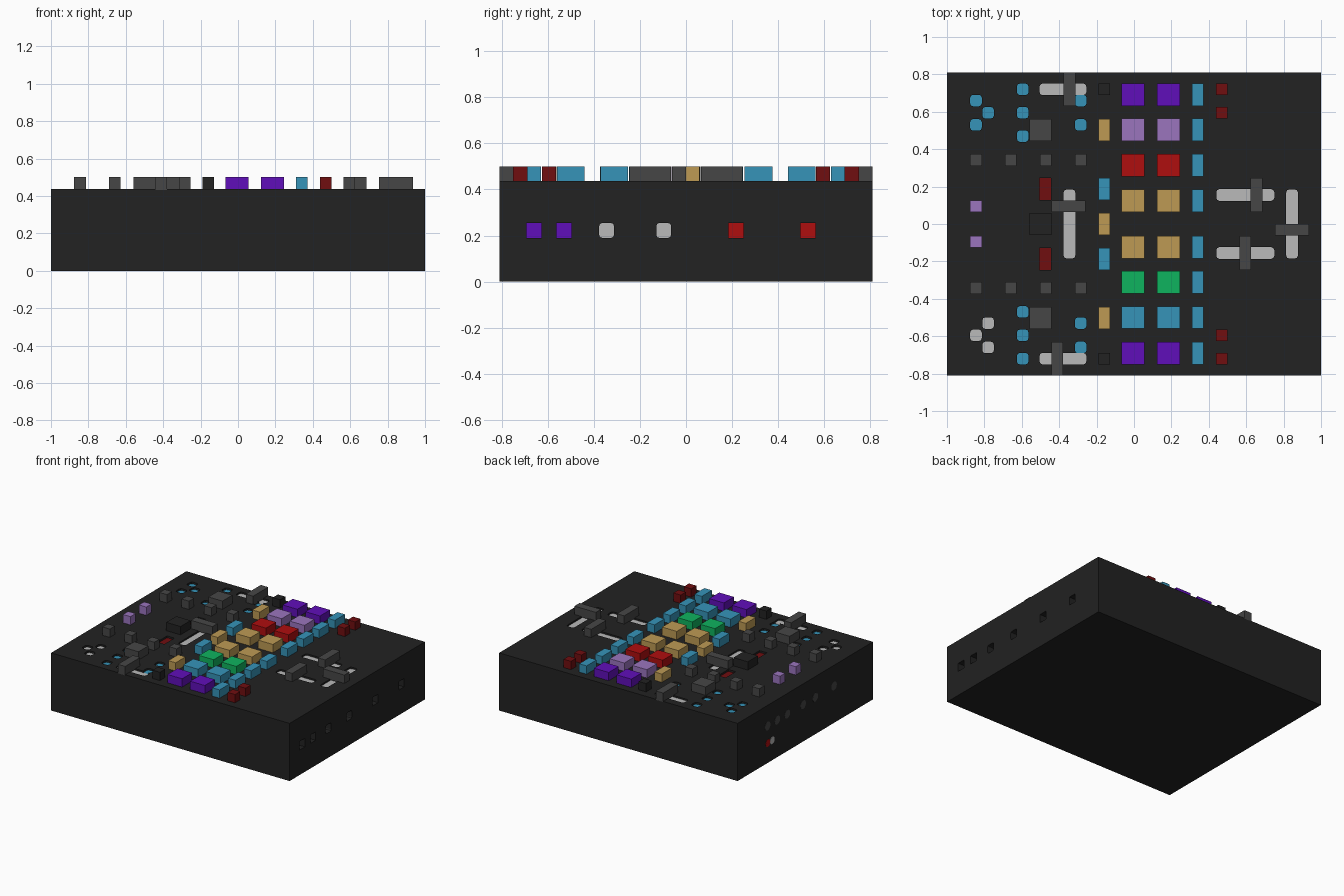
import bpy, bmesh
from math import pi
from mathutils import Color, Matrix, Vector

default = bpy.data.objects.get("Cube")
if default:
    bpy.data.objects.remove(default, do_unlink=True)


def material(name, code):
    col = Color([int(code[i:i + 2], 16) / 255 for i in (0, 2, 4)]).from_srgb_to_scene_linear()
    mat = bpy.data.materials.new(name)
    mat.use_nodes = True
    mat.diffuse_color = (*col, 1)
    mat.node_tree.nodes["Principled BSDF"].inputs["Base Color"].default_value = (*col, 1)
    return mat


PALETTE = dict(black="222222", dark_grey="464646", light_grey="bababa", blue="3694b9",
               purple="600fba", lilac="9b75be", red="af0e0f", dark_red="700e10",
               tan="bd9a54", green="0fb35f")
MATS = {name: material(name, code) for name, code in PALETTE.items()}
DECK, TOP, UNIT = 0.437, 0.5, 0.062
PIT, PORT, PLATE = 0.018, 0.1, 0.004


def finish(name, bm, mat):
    mesh = bpy.data.meshes.new(name)
    bm.to_mesh(mesh)
    bm.free()
    obj = bpy.data.objects.new(name, mesh)
    bpy.context.scene.collection.objects.link(obj)
    if mat:
        mesh.materials.append(MATS[mat])
    return obj


def add_box(bm, low, high, axis=2, radius=0):
    """Box between two corners, with edges along the axis optionally rounded."""
    low, high = Vector(low), Vector(high)
    part = bmesh.new()
    bmesh.ops.create_cube(part, size=1)
    bmesh.ops.transform(part, verts=part.verts, matrix=Matrix.Translation((low + high) / 2)
                        @ Matrix.Diagonal((*(high - low), 1)))
    if radius:
        edges = [e for e in part.edges
                 if abs((e.verts[0].co - e.verts[1].co).normalized()[axis]) > 0.9]
        bmesh.ops.bevel(part, geom=edges, offset=radius, segments=2, profile=0.5,
                        affect='EDGES')
    temp = bpy.data.meshes.new("temp")
    part.to_mesh(temp)
    part.free()
    bm.from_mesh(temp)
    bpy.data.meshes.remove(temp)


def box(name, mat, low, high, axis=2, radius=0):
    bm = bmesh.new()
    add_box(bm, low, high, axis, radius)
    return finish(name, bm, mat)


def button(name, mat, x, y, w=UNIT, d=UNIT):
    box(name, mat, (x - w / 2, y - d / 2, DECK - 0.005), (x + w / 2, y + d / 2, TOP))


cutter = bmesh.new()


def pit(name, mat, x, y, w=UNIT, d=UNIT, radius=0.016, lift=0):
    """Shallow recess in the deck with a coloured floor."""
    low, high = (x - w / 2, y - d / 2), (x + w / 2, y + d / 2)
    floor = DECK - PIT
    add_box(cutter, (*low, floor), (*high, TOP), 2, radius)
    box(name, mat, (*low, floor - 0.001), (*high, floor + PLATE + lift), 2, radius)


def fader(x, y, length, along_x, cap_x, cap_y):
    """Slot in the deck and the cap that crosses it."""
    w, d = (length, UNIT) if along_x else (UNIT, length)
    pit("fader_slot", "light_grey", x, y, w, d, lift=0.002)
    cw, cd = (UNIT, 0.18) if along_x else (0.18, UNIT)
    button("fader_cap", "dark_grey", cap_x, cap_y, cw, cd)


# Fader slots and caps
fader(-0.38, 0.72, 0.25, True, -0.345, 0.72)
fader(-0.38, -0.72, 0.25, True, -0.41, -0.72)
fader(-0.345, 0, 0.37, False, -0.35, 0.095)
fader(0.595, 0.155, 0.31, True, 0.655, 0.155)
fader(0.595, -0.155, 0.31, True, 0.595, -0.155)
fader(0.845, 0, 0.37, False, 0.845, -0.03)

# Sunken indicator lights
for s in (1, -1):
    for y in (0.72, 0.595, 0.47):
        pit("indicator_light", "blue", -0.595, s * y)
    for y in (0.66, 0.53):
        pit("indicator_light", "blue", -0.285, s * y)
    pit("long_red_light", "dark_red", -0.475, s * 0.187, UNIT, 0.12, 0)
for x, y in ((-0.845, 0.66), (-0.78, 0.595), (-0.845, 0.53)):
    pit("back_cluster_light", "blue", x, y)
for x, y in ((-0.78, -0.53), (-0.845, -0.595), (-0.78, -0.66)):
    pit("front_cluster_light", "light_grey", x, y)

# Colour pads in two columns, with a narrow key beside each row
rows = ((0.69, "purple"), (0.503, "lilac"), (0.315, "red"), (0.125, "tan"),
        (-0.125, "tan"), (-0.312, "green"), (-0.5, "blue"), (-0.69, "purple"))
for y, colour in rows:
    for x in (-0.005, 0.185):
        button("pad", colour, x, y, 0.123, 0.12)
    button("row_key", "blue", 0.34, y, UNIT, 0.12)

# Knobs and small buttons, mirrored front to back
for s in (1, -1):
    for x in (-0.845, -0.66, -0.472, -0.285):
        button("small_knob", "dark_grey", x, s * 0.342)
    button("large_knob", "dark_grey", -0.5, s * 0.503, 0.118, 0.118)
    button("lilac_button", "lilac", -0.845, s * 0.095)
    button("tan_key", "tan", -0.16, s * 0.503, UNIT, 0.118)
    button("blue_key", "blue", -0.16, s * 0.187, UNIT, 0.12)
    button("black_button", "black", -0.16, s * 0.72)
    for y in (0.72, 0.595):
        button("dark_red_button", "dark_red", 0.47, s * y)
button("centre_tan_key", "tan", -0.16, 0, UNIT, 0.118)
button("centre_knob", "black", -0.5, 0, 0.12, 0.12)

# Deep square sockets on the left side
sockets = ((-0.66, "purple"), (-0.53, "purple"), (-0.345, "light_grey"),
           (-0.097, "light_grey"), (0.217, "red"), (0.53, "red"))
for y, colour in sockets:
    r = 0.012 if colour == "light_grey" else 0
    a, b = (y - 0.032, 0.19), (y + 0.032, 0.254)
    add_box(cutter, (1 - PORT, *a), (1.1, *b), 0, r)
    box("socket_floor", colour, (0.999 - PORT, *a), (1 - PORT + PLATE, *b), 0, r)


# Round sockets on the right side
def round_socket(colour, y, z, radius):
    bm = bmesh.new()
    bmesh.ops.create_cone(bm, cap_ends=True, segments=12, radius1=radius, radius2=radius,
                          depth=0.006, matrix=Matrix.Translation((-0.998, y, z))
                          @ Matrix.Rotation(pi / 2, 4, 'Y'))
    finish("round_socket", bm, colour)


for y in (0.45, 0.335, 0.215, 0.025, -0.12, -0.345):
    round_socket("dark_grey", y, 0.28, 0.033)
round_socket("red", 0.447, 0.15, 0.028)
round_socket("light_grey", 0.395, 0.15, 0.028)

# Body with all recesses cut out
body = box("body", "black", (-1, -0.81, 0), (1, 0.81, DECK))
tool = finish("recess_cutter", cutter, None)
tool.hide_render = True
mod = body.modifiers.new("recesses", 'BOOLEAN')
mod.operation, mod.solver, mod.object, mod.use_self = 'DIFFERENCE', 'EXACT', tool, True
bpy.context.view_layer.update()
graph = bpy.context.evaluated_depsgraph_get()
cut = bpy.data.meshes.new_from_object(body.evaluated_get(graph))
body.modifiers.clear()
body.data = cut
bpy.data.objects.remove(tool, do_unlink=True)
